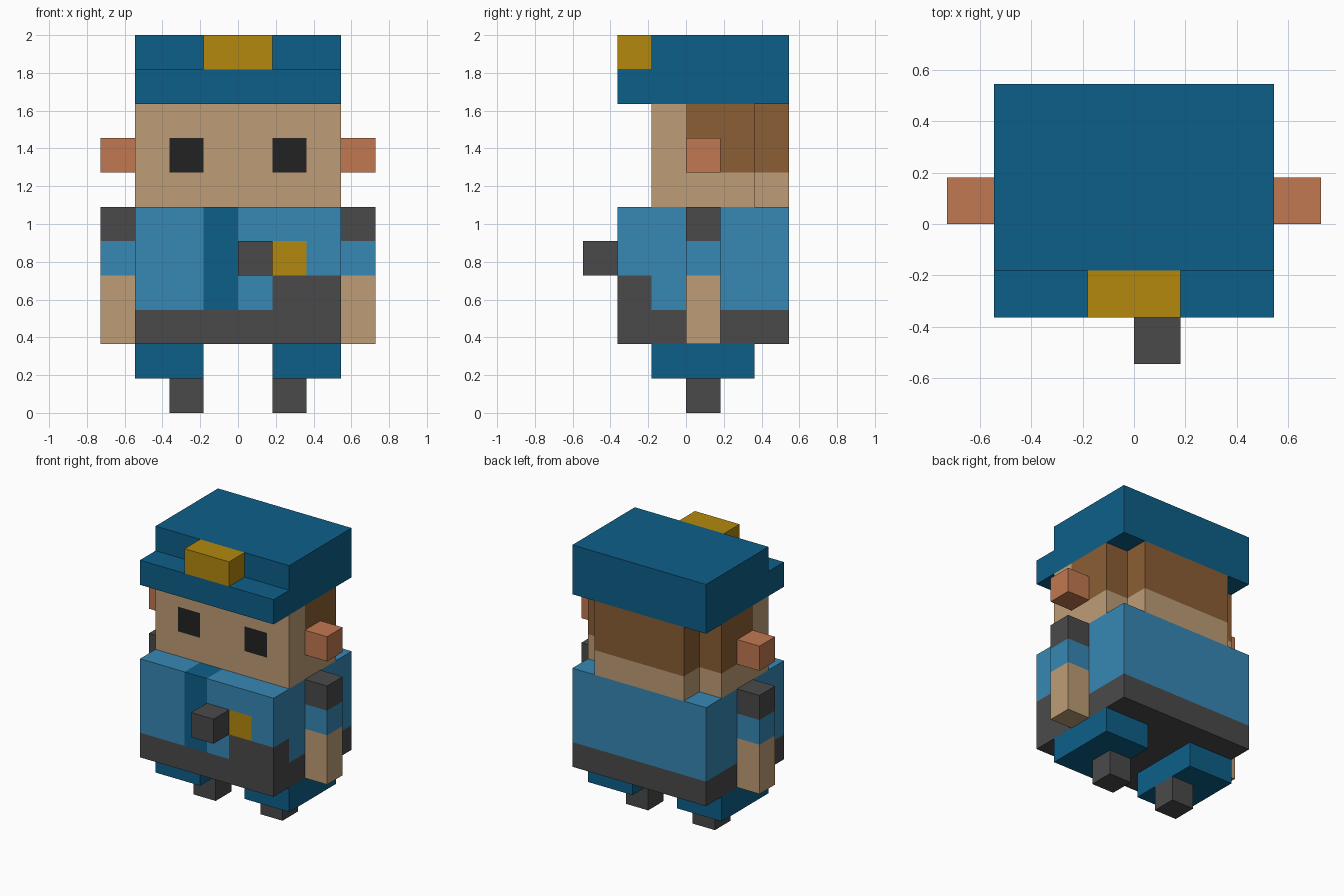
import bpy
import bmesh
from mathutils import Vector

default = bpy.data.objects.get("Cube")
if default:
    bpy.data.objects.remove(default, do_unlink=True)

U = 2 / 11  # one block; all part sizes below are in blocks


def srgb(*rgb):
    return tuple(((c / 255 + 0.055) / 1.055) ** 2.4 if c > 10 else c / 255 / 12.92
                 for c in rgb) + (1.0,)


COLOURS = {
    "light blue": srgb(55, 136, 181),
    "dark blue": srgb(13, 95, 137),
    "skin": srgb(190, 157, 118),
    "hair brown": srgb(139, 94, 53),
    "ear pink": srgb(193, 120, 81),
    "gold": srgb(179, 136, 13),
    "dark grey": srgb(74, 74, 74),
    "eye black": srgb(34, 34, 34),
}
MATS = {}
for name, colour in COLOURS.items():
    mat = bpy.data.materials.new(name)
    mat.use_nodes = True
    mat.diffuse_color = colour
    bsdf = next(n for n in mat.node_tree.nodes if n.type == 'BSDF_PRINCIPLED')
    bsdf.inputs["Base Color"].default_value = colour
    bsdf.inputs["Roughness"].default_value = 0.9
    MATS[name] = mat


def prism(name, profile, x0, x1, colours, cuts=None, rule=None):
    """Extrude a (y, z) profile from x0 to x1, cut it along block planes and
    colour each face by the block that lies just behind it."""
    bm = bmesh.new()
    base = bm.faces.new([bm.verts.new((x0, y, z)) for y, z in profile])
    ext = bmesh.ops.extrude_face_region(bm, geom=[base], use_keep_orig=True)
    moved = [v for v in ext["geom"] if isinstance(v, bmesh.types.BMVert)]
    bmesh.ops.translate(bm, verts=moved, vec=(x1 - x0, 0, 0))
    bmesh.ops.recalc_face_normals(bm, faces=bm.faces)
    for axis, values in (cuts or {}).items():
        normal = Vector([float(a == axis) for a in "xyz"])
        for v in values:
            bmesh.ops.bisect_plane(bm, geom=bm.verts[:] + bm.edges[:] + bm.faces[:],
                                   plane_co=normal * v, plane_no=normal)
    if rule:
        for f in bm.faces:
            p = f.calc_center_median() - f.normal * 0.5
            f.material_index = colours.index(rule(p.x, p.y, p.z))
    bmesh.ops.scale(bm, vec=(U, U, U), verts=bm.verts)
    mesh = bpy.data.meshes.new(name)
    bm.to_mesh(mesh)
    bm.free()
    for c in colours:
        mesh.materials.append(MATS[c])
    obj = bpy.data.objects.new(name, mesh)
    bpy.context.collection.objects.link(obj)
    return obj


def box(name, x, y, z, colours, cuts=None, rule=None):
    profile = [(y[0], z[0]), (y[1], z[0]), (y[1], z[1]), (y[0], z[1])]
    return prism(name, profile, x[0], x[1], colours, cuts, rule)


# Torso: shirt, belt, tie, badge and front pouch
def torso_colour(x, y, z):
    front = y < -1
    if z < 3 or (front and x > 1 and z < 4):
        return "dark grey"
    if front and -1 < x < 0:
        return "dark blue"
    if front and 1 < x < 2 and 4 < z < 5:
        return "gold"
    return "light blue"


box("torso", (-3, 3), (-2, 3), (2, 6),
    ["light blue", "dark blue", "dark grey", "gold"],
    {"x": (-1, 0, 1, 2), "y": (-1,), "z": (3, 4, 5)}, torso_colour)
box("radio", (0, 1), (-3, -2), (4, 5), ["dark grey"])


# Head: face, eyes and hair
def head_colour(x, y, z):
    if y < 0 and 1 < abs(x) < 2 and 7 < z < 8:
        return "eye black"
    return "hair brown" if y > 0 and z > 7 else "skin"


def face_colour(x, y, z):
    # eyes only show on the front layer of blocks
    return head_colour(x, y, z)


head_colours = ["skin", "hair brown", "eye black"]
box("head", (-3, 3), (-1, 2), (6, 9), head_colours,
    {"x": (-2, -1, 1, 2), "y": (0,), "z": (7, 8)}, head_colour)
box("back_of_head", (-2, 2), (2, 3), (6, 9), head_colours, {"z": (7,)}, head_colour)

# Cap with stepped brim, and its badge
prism("cap", [(-2, 9), (3, 9), (3, 11), (-1, 11), (-1, 10), (-2, 10)],
      -3, 3, ["dark blue"])
box("cap_badge", (-1, 1), (-2, -1), (10, 11), ["gold"])


# Arms: bare forearm, sleeve, shoulder patch
def arm_colour(x, y, z):
    return "skin" if z < 4 else "light blue" if z < 5 else "dark grey"


# Paired parts on both sides
for side, s in (("left", 1), ("right", -1)):
    def span(a, b):
        return (a, b) if s > 0 else (-b, -a)

    box(side + "_arm", span(3, 4), (0, 1), (2, 6),
        ["skin", "light blue", "dark grey"], {"z": (4, 5)}, arm_colour)
    box(side + "_ear", span(3, 4), (0, 1), (7, 8), ["ear pink"])
    box(side + "_leg", span(1, 3), (-1, 2), (1, 2), ["dark blue"])
    box(side + "_foot", span(1, 2), (0, 1), (0, 1), ["dark grey"])
